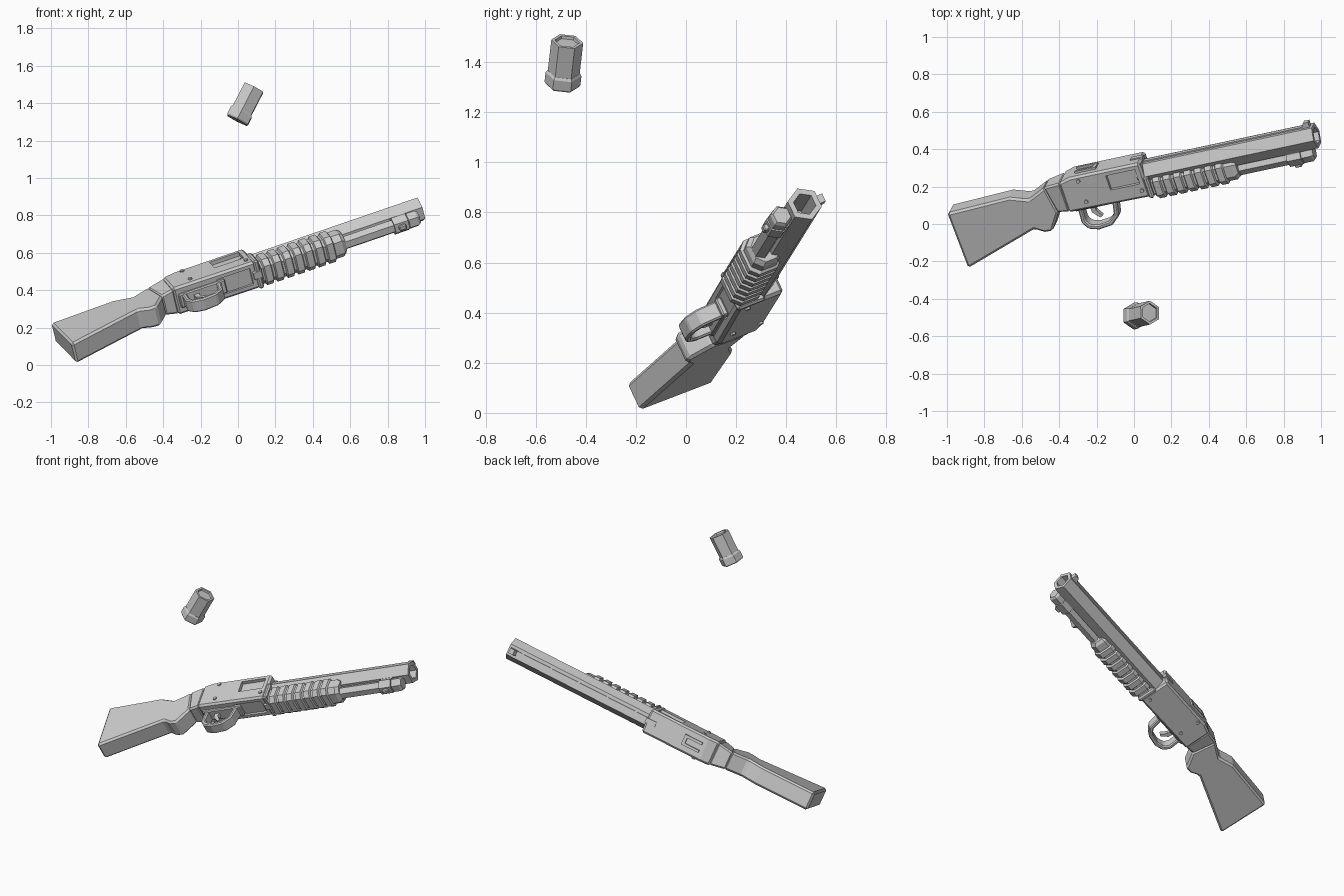
import bpy, bmesh
from math import sin, cos, tau
from mathutils import Vector, Matrix

if "Cube" in bpy.data.objects:
    bpy.data.objects.remove(bpy.data.objects["Cube"])


def frame(origin, forward, side):
    """World matrix: local X = forward, Y = up, Z = right-hand side."""
    u = Vector(forward).normalized()
    w = Vector(side)
    w = (w - u * w.dot(u)).normalized()
    v = w.cross(u)
    m = Matrix((u, v, w)).transposed().to_4x4()
    m.translation = origin
    return m


# the gun lies tilted in space: origin is the muzzle centre
GUN = frame((0.975, 0.474, 0.834), (0.928, 0.198, 0.318), (-0.212, -0.42, 0.882))
SHELL = frame((-0.005, -0.494, 1.308), (0.09, 0.02, 0.174), (0, -1, 0.1))


def finish(name, bm, m=GUN, bevel=0):
    bmesh.ops.recalc_face_normals(bm, faces=bm.faces)
    me = bpy.data.meshes.new(name)
    bm.to_mesh(me)
    bm.free()
    ob = bpy.data.objects.new(name, me)
    bpy.context.collection.objects.link(ob)
    ob.matrix_world = m
    if bevel:
        b = ob.modifiers.new("bevel", "BEVEL")
        b.width, b.segments, b.limit_method = bevel, 1, "ANGLE"
    return ob


def prism(name, pts, hw=0.05, bevel=0, mid=0):
    """Side profile (s, t[, half width]) extruded across the gun."""
    bm = bmesh.new()
    sides = []
    for sg in (-1, 1):
        sides.append([bm.verts.new((p[0], p[1], mid + sg * (p[2] if len(p) > 2 else hw)))
                      for p in pts])
    a, b = sides
    bm.faces.new(a)
    bm.faces.new(b)
    n = len(pts)
    for i in range(n):
        j = (i + 1) % n
        bm.faces.new((a[i], a[j], b[j], b[i]))
    return finish(name, bm, GUN, bevel)


def box(name, s0, s1, t0, t1, hw, bevel=0, mid=0):
    return prism(name, [(s0, t0), (s1, t0), (s1, t1), (s0, t1)], hw, bevel, mid)


def loft(name, rings, m=GUN):
    """Skin a list of rings of points, capped at both ends."""
    bm = bmesh.new()
    vs = [[bm.verts.new(p) for p in r] for r in rings]
    n = len(vs[0])
    for a, b in zip(vs, vs[1:]):
        for i in range(n):
            j = (i + 1) % n
            bm.faces.new((a[i], a[j], b[j], b[i]))
    bm.faces.new(vs[0])
    bm.faces.new(vs[-1])
    return finish(name, bm, m)


def hexrod(name, t, steps, m=GUN):
    return loft(name, [[(s, t + r * sin(tau * k / 6), r * cos(tau * k / 6)) for k in range(6)]
                       for s, r in steps], m)


def grip_ring(s, g):
    """Chamfered eight-sided fore-end section, grown by g."""
    h, top, bot, c = 0.067 + g, -0.022 + g * 0.5, -0.138 - g, 0.03
    half = [(top, h - 0.02), (top - 0.02, h), (bot + c, h), (bot, h - c)]
    return [(s, t, r) for t, r in half] + [(s, t, -r) for t, r in reversed(half)]


# barrel with hollow muzzle, top rib and front sight
hexrod("barrel", 0, [(-1.02, 0.07), (0, 0.07), (0, 0.046), (-0.2, 0.046)])
box("barrel_rib", -0.98, -0.04, 0.055, 0.068, 0.014)
prism("front_sight", [(-0.065, 0.055), (-0.015, 0.055), (-0.015, 0.09), (-0.045, 0.09)], 0.017)

# magazine tube, barrel band and end cap
TUBE = -0.093
hexrod("magazine_tube", TUBE, [(-1.0, 0.038), (-0.08, 0.038)])
hexrod("magazine_band", TUBE, [(-0.19, 0.05), (-0.11, 0.05)])
box("band_bridge", -0.19, -0.11, -0.1, -0.03, 0.034)
hexrod("magazine_cap", TUBE, [(-0.105, 0.046), (-0.055, 0.046), (-0.042, 0.036)])
box("sling_stud", -0.17, -0.13, -0.155, -0.12, 0.014, 0.005)

# pump fore-end with raised ribs
loft("pump_grip", [grip_ring(-0.955, 0), grip_ring(-0.49, 0), grip_ring(-0.47, -0.012)])
for i in range(7):
    s = -0.945 + i * 0.06
    loft(f"pump_rib_{i + 1}", [grip_ring(s, 0), grip_ring(s + 0.006, 0.01),
                               grip_ring(s + 0.042, 0.01), grip_ring(s + 0.048, 0)])

# receiver with ejection port and loading gate cut in
receiver = prism("receiver", [(-0.975, 0.088), (-1.38, 0.088), (-1.447, 0.07),
                              (-1.447, -0.108), (-0.975, -0.116)], 0.08, 0.012)
cutters = [box("port_cutter", -1.178, -1.01, -0.03, 0.056, 0.03, 0, 0.088),
           box("gate_cutter", -1.2, -1.01, -0.2, -0.1, 0.048)]
for c in cutters:
    c.hide_render = True
    c.display_type = "WIRE"
    mod = receiver.modifiers.new(c.name, "BOOLEAN")
    mod.object, mod.operation, mod.solver = c, "DIFFERENCE", "EXACT"
box("receiver_collar", -0.985, -0.957, -0.125, 0.0, 0.084, 0.008)
box("rib_root", -1.04, -0.97, 0.07, 0.094, 0.016)

# pins through the receiver, rear sight ridges
for i, (s, t) in enumerate([(-1.335, 0.06), (-1.33, -0.065), (-1.01, -0.07)]):
    bm = bmesh.new()
    bmesh.ops.create_cone(bm, cap_ends=True, segments=6, radius1=0.012, radius2=0.012, depth=0.176)
    bmesh.ops.translate(bm, verts=bm.verts, vec=(s, t, 0))
    finish(f"receiver_pin_{i + 1}", bm)
for sg in (-1, 1):
    box(f"rear_sight_ridge_{sg + 2}", -1.355, -1.235, 0.08, 0.1, 0.008, 0, sg * 0.026)
box("rear_sight_base", -1.255, -1.235, 0.08, 0.098, 0.02)

# trigger guard loop
outer = [(-1.405, -0.1), (-1.412, -0.2), (-1.385, -0.24), (-1.33, -0.257), (-1.25, -0.247),
         (-1.2, -0.205), (-1.178, -0.1)]
inner = [(-1.205, -0.1), (-1.224, -0.193), (-1.262, -0.222), (-1.325, -0.23), (-1.37, -0.217),
         (-1.386, -0.19), (-1.38, -0.1)]
prism("trigger_guard", outer + inner, 0.036, 0.007)
box("guard_plate", -1.425, -1.16, -0.126, -0.1, 0.04, 0.006)

# trigger blade
prism("trigger", [(-1.345, -0.11), (-1.31, -0.11), (-1.318, -0.15), (-1.292, -0.19),
                  (-1.308, -0.197), (-1.343, -0.158)], 0.014)

# tapering tang and stock with pistol grip
prism("stock_tang", [(-1.44, 0.068, 0.075), (-1.545, 0.055, 0.058),
                     (-1.515, -0.102, 0.058), (-1.44, -0.105, 0.075)], bevel=0.01)
prism("stock", [(-1.535, 0.056), (-1.645, 0.006), (-1.745, 0.04), (-2.108, 0.027),
                (-2.098, -0.308), (-1.67, -0.168), (-1.62, -0.198), (-1.575, -0.2),
                (-1.508, -0.102)], 0.06, 0.012)

# ejected shell: rimmed base, body and recessed crimp
hexrod("shell_base", 0, [(0, 0.066), (0.008, 0.072), (0.05, 0.072), (0.06, 0.065)], SHELL)
hexrod("shell_body", 0, [(0.05, 0.064), (0.198, 0.064), (0.198, 0.05), (0.186, 0.048)], SHELL)
hexrod("shell_primer", 0, [(-0.003, 0.02), (0.01, 0.02)], SHELL)
